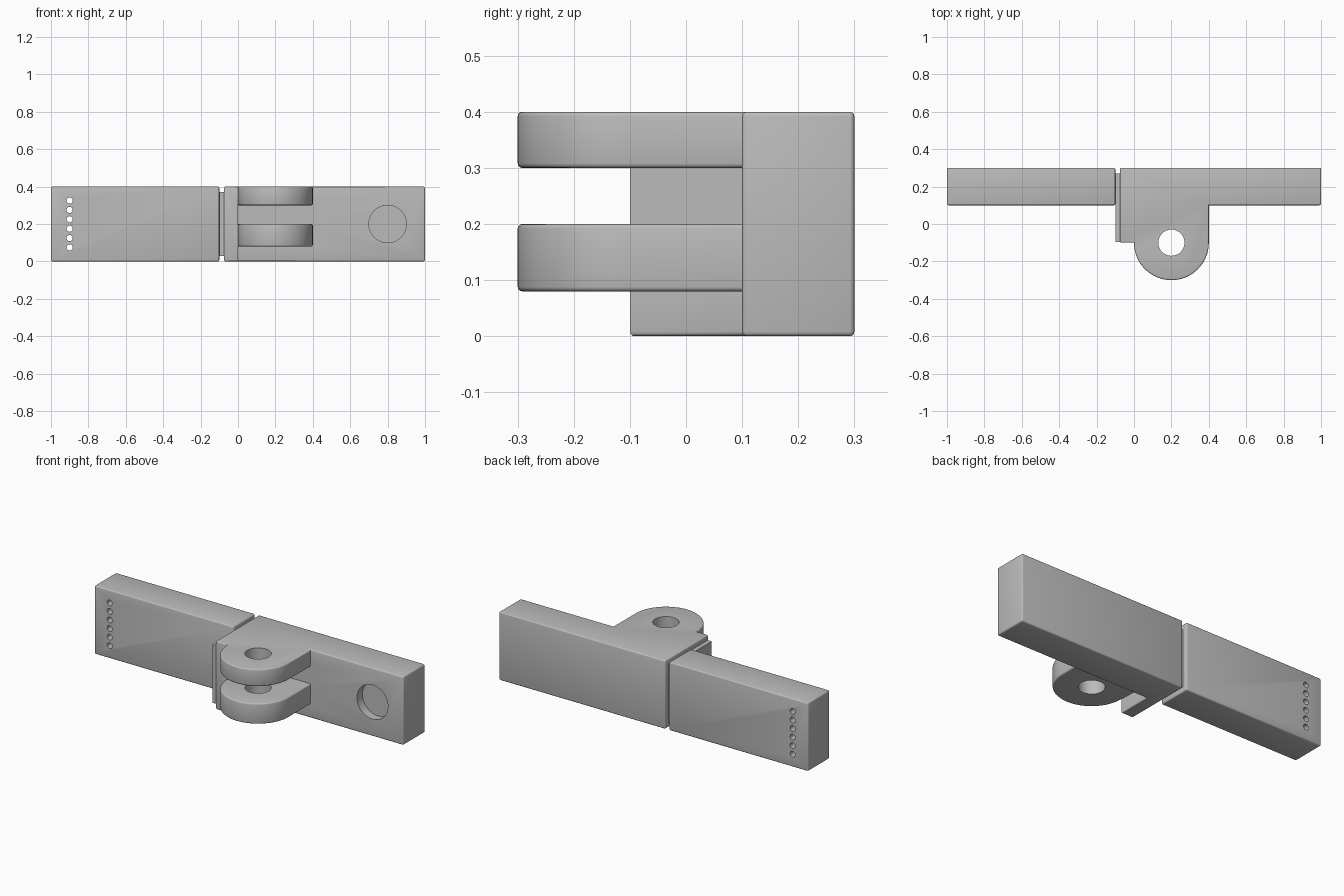
import bpy, bmesh, math

cube = bpy.data.objects.get("Cube")
if cube:
    bpy.data.objects.remove(cube, do_unlink=True)

GREY = (0.5, 0.5, 0.5, 1)
mat = bpy.data.materials.new("plain grey")
mat.use_nodes = True
mat.diffuse_color = GREY
mat.node_tree.nodes["Principled BSDF"].inputs["Base Color"].default_value = GREY


def prism(name, outline, z0, z1):
    """Extrude a plan outline from z0 to z1."""
    bm = bmesh.new()
    base = bm.faces.new([bm.verts.new((x, y, z0)) for x, y in outline])
    top = bmesh.ops.extrude_face_region(bm, geom=[base])["geom"]
    bmesh.ops.translate(bm, vec=(0, 0, z1 - z0),
                        verts=[v for v in top if isinstance(v, bmesh.types.BMVert)])
    bmesh.ops.recalc_face_normals(bm, faces=bm.faces)
    mesh = bpy.data.meshes.new(name)
    bm.to_mesh(mesh)
    bm.free()
    obj = bpy.data.objects.new(name, mesh)
    bpy.context.collection.objects.link(obj)
    mesh.materials.append(mat)
    return obj


def rect(x0, x1, y0, y1):
    return [(x0, y0), (x1, y0), (x1, y1), (x0, y1)]


def activate(obj):
    bpy.ops.object.select_all(action='DESELECT')
    obj.select_set(True)
    bpy.context.view_layer.objects.active = obj


def combine(obj, other, operation):
    """Apply a boolean and remove the helper."""
    activate(obj)
    mod = obj.modifiers.new("combine", 'BOOLEAN')
    mod.operation, mod.solver, mod.object = operation, 'EXACT', other
    bpy.ops.object.modifier_apply(modifier=mod.name)
    bpy.data.objects.remove(other, do_unlink=True)


def round_edges(obj, width=0.008):
    """Round the outer edges, leaving inner corners and the lug roots sharp."""
    bm = bmesh.new()
    bm.from_mesh(obj.data)
    bmesh.ops.remove_doubles(bm, verts=bm.verts, dist=0.0001)
    bmesh.ops.dissolve_limit(bm, angle_limit=0.01, verts=bm.verts, edges=bm.edges)
    weight = bm.edges.layers.float.new("bevel_weight_edge")
    for e in bm.edges:
        a, b = (v.co for v in e.verts)
        at_root = all(abs(p.x) < 0.001 and abs(p.y + 0.1) < 0.001 for p in (a, b))
        if len(e.link_faces) == 2 and e.calc_face_angle_signed() > 0.9 and not at_root:
            e[weight] = 1
    bm.to_mesh(obj.data)
    bm.free()
    activate(obj)
    mod = obj.modifiers.new("round", 'BEVEL')
    mod.limit_method, mod.width, mod.segments = 'WEIGHT', width, 3
    bpy.ops.object.modifier_apply(modifier=mod.name)


def drill(obj, location, radius, depth, along_y=True):
    bpy.ops.mesh.primitive_cylinder_add(
        vertices=48, radius=radius, depth=depth, location=location,
        rotation=(math.pi / 2 if along_y else 0, 0, 0))
    cutter = bpy.context.object
    cutter.hide_render = True
    cutter.data.materials.append(mat)
    combine(obj, cutter, 'DIFFERENCE')


# Perforated bar
left_bar = prism("perforated_bar", rect(-1, -0.1, 0.1, 0.3), 0, 0.4)
round_edges(left_bar)
for i in range(6):
    drill(left_bar, (-0.9, 0.2, 0.075 + 0.05 * i), 0.0165, 0.6)

# Thin spacer between the two bars
spacer = prism("spacer_plate", rect(-0.1, -0.07, -0.095, 0.27), 0.03, 0.37)

# Main bar with its end flange
main_bar = prism("hinge_bar", [(-0.075, -0.1), (0, -0.1), (0, 0.1), (1, 0.1),
                               (1, 0.3), (-0.075, 0.3)], 0, 0.4)

# Two round-ended hinge lugs
arc = [(0.2 - 0.2 * math.cos(math.pi * i / 32), -0.1 - 0.2 * math.sin(math.pi * i / 32))
       for i in range(33)]
for z0, z1 in ((0.08, 0.2), (0.3, 0.4)):
    combine(main_bar, prism("lug", arc + [(0.4, 0.2), (0, 0.2)], z0, z1), 'UNION')
round_edges(main_bar)

# Pin hole and shallow round pocket
drill(main_bar, (0.2, -0.1, 0.25), 0.07, 0.6, along_y=False)
drill(main_bar, (0.8, 0.1, 0.2), 0.1, 0.1)

for obj in (left_bar, spacer, main_bar):
    activate(obj)
    bpy.ops.object.shade_smooth_by_angle(angle=math.radians(35))
